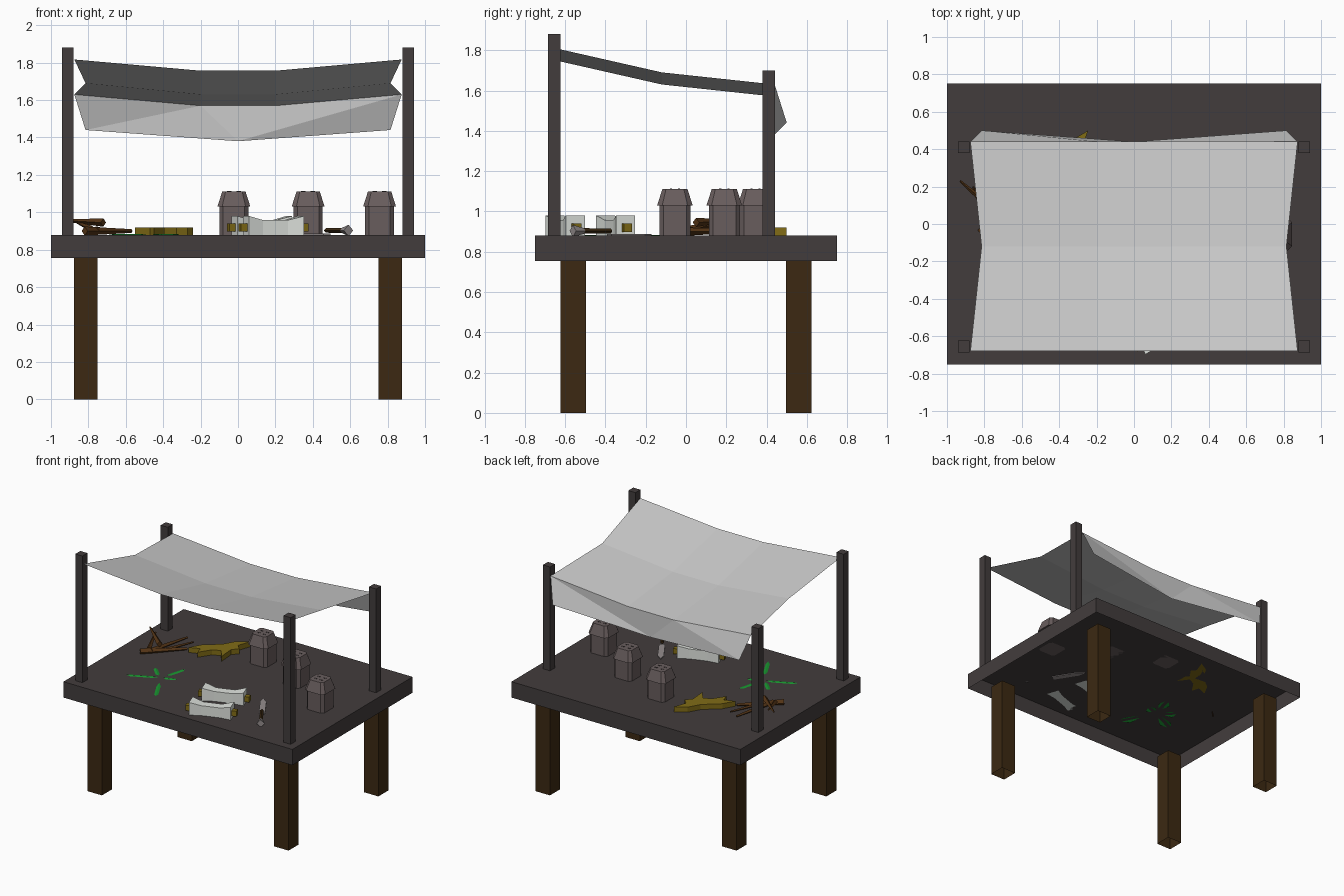
import bpy, bmesh
from math import radians, cos, sin
from mathutils import Vector, Matrix

if "Cube" in bpy.data.objects:
    bpy.data.objects.remove(bpy.data.objects["Cube"])


def mat(name, r, g, b):
    m = bpy.data.materials.new(name)
    m.diffuse_color = (r, g, b, 1)
    m.use_nodes = True
    m.node_tree.nodes["Principled BSDF"].inputs["Base Color"].default_value = m.diffuse_color
    return m


SLATE = mat("slate", .055, .046, .046)
WOOD = mat("dark_wood", .045, .022, .006)
TWIG = mat("twig_brown", .09, .035, .008)
CLAY = mat("clay", .14, .11, .11)
GOLD = mat("ochre", .22, .15, .008)
GREEN = mat("green", .01, .3, .03)
PAPER = mat("paper", .75, .78, .74)
CLOTH = mat("cloth", .6, .6, .6)
STEEL = mat("steel", .3, .27, .27)


def mesh(name, verts, faces, material, matrix=None):
    me = bpy.data.meshes.new(name)
    me.from_pydata([tuple(v) for v in verts], [], faces)
    bm = bmesh.new()
    bm.from_mesh(me)
    bmesh.ops.recalc_face_normals(bm, faces=bm.faces)
    bm.to_mesh(me)
    bm.free()
    me.materials.append(material)
    ob = bpy.data.objects.new(name, me)
    if matrix:
        ob.matrix_world = matrix
    bpy.context.collection.objects.link(ob)
    return ob


def loft(name, rings, material, matrix=None, bottom=True):
    """Skin a list of equal rings and cap the ends."""
    n = len(rings[0])
    faces = [(i * n + j, i * n + (j + 1) % n, (i + 1) * n + (j + 1) % n, (i + 1) * n + j)
             for i in range(len(rings) - 1) for j in range(n)]
    if bottom:
        faces.append(tuple(range(n)))
    faces.append(tuple(range((len(rings) - 1) * n, len(rings) * n)))
    return mesh(name, [v for r in rings for v in r], faces, material, matrix)


def box(name, x0, x1, y0, y1, z0, z1, material, bottom=True, matrix=None):
    rings = [[(x0, y0, z), (x1, y0, z), (x1, y1, z), (x0, y1, z)] for z in (z0, z1)]
    return loft(name, rings, material, matrix, bottom)


def rod(name, a, b, ra, rb, material):
    """Tapered four-sided stick between two points."""
    a, b = Vector(a), Vector(b)
    d = (b - a).normalized()
    s = d.cross(Vector((0, 0, 1))).normalized()
    u = s.cross(d)
    return loft(name, [[p + s * r, p + u * r, p - s * r, p - u * r]
                       for p, r in ((a, ra), (b, rb))], material)


# Table: open underneath, four legs and four canopy posts
box("table_top", -1, 1, -.75, .75, .755, .88, SLATE, bottom=False)
for sx, side in ((-1, "left"), (1, "right")):
    for sy, end in ((-1, "front"), (1, "back")):
        x, y = sx * .815, sy * .56
        box(f"{end}_{side}_leg", x - .063, x + .063, y - .063, y + .063, 0, .757, WOOD, bottom=False)
    for y, top, end in ((-.655, 1.88, "front"), (.41, 1.7, "back")):
        box(f"{end}_{side}_post", sx * .91 - .031, sx * .91 + .031, y - .031, y + .031, .88, top, SLATE)

# Sagging canopy sheet with a hanging back flap
verts = []
for y, z, w in ((-.68, 1.817, .875), (-.12, 1.69, .815), (.44, 1.63, .875)):
    verts += [(-w, y, z), (-.2, y, z - .06), (.2, y, z - .06), (w, y, z)]
verts += [(-.815, .5, 1.44), (0, .44, 1.38), (.815, .5, 1.44)]
faces = [(r + c, r + c + 1, r + c + 5, r + c + 4) for r in (0, 4) for c in range(3)]
faces += [(8, 9, 12), (9, 13, 12), (9, 10, 13), (10, 11, 13), (11, 14, 13)]
mesh("canopy", verts, faces, CLOTH)


# Lidded jars: square with cut corners
def ring(h, c, z):
    k = h - c
    return [(-k, -h, z), (k, -h, z), (h, -k, z), (h, k, z), (k, h, z), (-k, h, z), (-h, k, z), (-h, -k, z)]


for i, (x, y) in enumerate(((-.022, .345), (.375, .19), (.757, -.055))):
    at = Matrix.Translation((x, y, 0))
    loft(f"jar_{i}", [ring(.077, .02, .88), ring(.077, .02, 1.035)], CLAY, at)
    loft(f"jar_lid_{i}", [ring(.088, .025, 1.03), ring(.062, .018, 1.112)], CLAY, at)
    for dx, dy in ((-.025, -.02), (.025, -.02), (-.025, .02), (.025, .02)):
        box(f"jar_hole_{i}", dx - .012, dx + .012, dy - .005, dy + .005, 1.11, 1.114, SLATE, matrix=at)

# Two pinched scrolls with end knobs
for i, (x, y) in enumerate(((.19, -.60), (.127, -.35))):
    at = Matrix.Translation((x, y, .88)) @ Matrix.Rotation(radians(19), 4, 'Z')
    rings = [[(px, -w, 0), (px, w, 0), (px, w, h), (px, -w, h)]
             for px, w, h in ((-.155, .05, .1), (-.07, .034, .078), (.07, .034, .078), (.155, .05, .1))]
    loft(f"scroll_{i}", rings, PAPER, at)
    for s in (-1, 1):
        box(f"scroll_knob_{i}", s * .172 - .018, s * .172 + .018, -.02, .02, .018, .06, GOLD, matrix=at)

# Knife: flat blade, handle, pommel
d = Vector((.25, -.39, 0)).normalized()
s = Vector((-d.y, d.x, 0))
tip = Vector((.34, -.17, .881))
up = Vector((0, 0, .006))
outline = [tip, tip + d * .06 + s * .025, tip + d * .25 + s * .022, tip + d * .25 - s * .022, tip + d * .05 - s * .02]
loft("knife_blade", [[p - up for p in outline], [p + up for p in outline]], STEEL)
grip = tip + Vector((0, 0, .022))
rod("knife_handle", grip + d * .24, grip + d * .42, .012, .014, WOOD)
rod("knife_pommel", grip + d * .40, grip + d * .465, .014, .03, STEEL)

# Ginger-like root: branched plate
root = [(-.55, .17), (-.47, .2), (-.45, .14), (-.39, .23), (-.33, .26), (-.27, .18),
        (-.28, .31), (-.24, .36), (-.28, .4), (-.245, .5), (-.33, .45), (-.38, .36), (-.45, .3), (-.5, .26)]
loft("root", [[(x, y, z) for x, y in root] for z in (.88, .92)], GOLD)

# Bundle of twigs
for i, (a, b, ra, rb) in enumerate((
        ((-.82, -.05, .9), (-.57, .18, .9), .024, .01),
        ((-.72, .05, .945), (-.93, .23, .957), .022, .006),
        ((-.76, .0, .905), (-.68, .34, .9), .02, .008),
        ((-.78, .0, .91), (-.86, .2, .945), .018, .006),
        ((-.7, .06, .9), (-.6, .3, .9), .014, .006))):
    rod(f"twig_{i}", a, b, ra, rb, TWIG)

# Flat herb leaves, drooping at the edges
for i, (x, y, ang, ln) in enumerate(((-.48, -.30, 205, .24), (-.50, -.28, 135, .13), (-.45, -.25, 75, .17),
                                     (-.42, -.38, -62, .22), (-.45, -.29, 20, .1))):
    a = radians(ang)
    d, s = Vector((cos(a), sin(a), 0)), Vector((-sin(a), cos(a), 0))
    o = Vector((x, y, .884))
    dip = Vector((0, 0, -.012))
    mesh(f"herb_leaf_{i}", [o, o + d * ln * .6 + s * .045 + dip, o + d * ln, o + d * ln * .6 - s * .045 + dip],
         [(0, 1, 2), (0, 2, 3)], GREEN)
